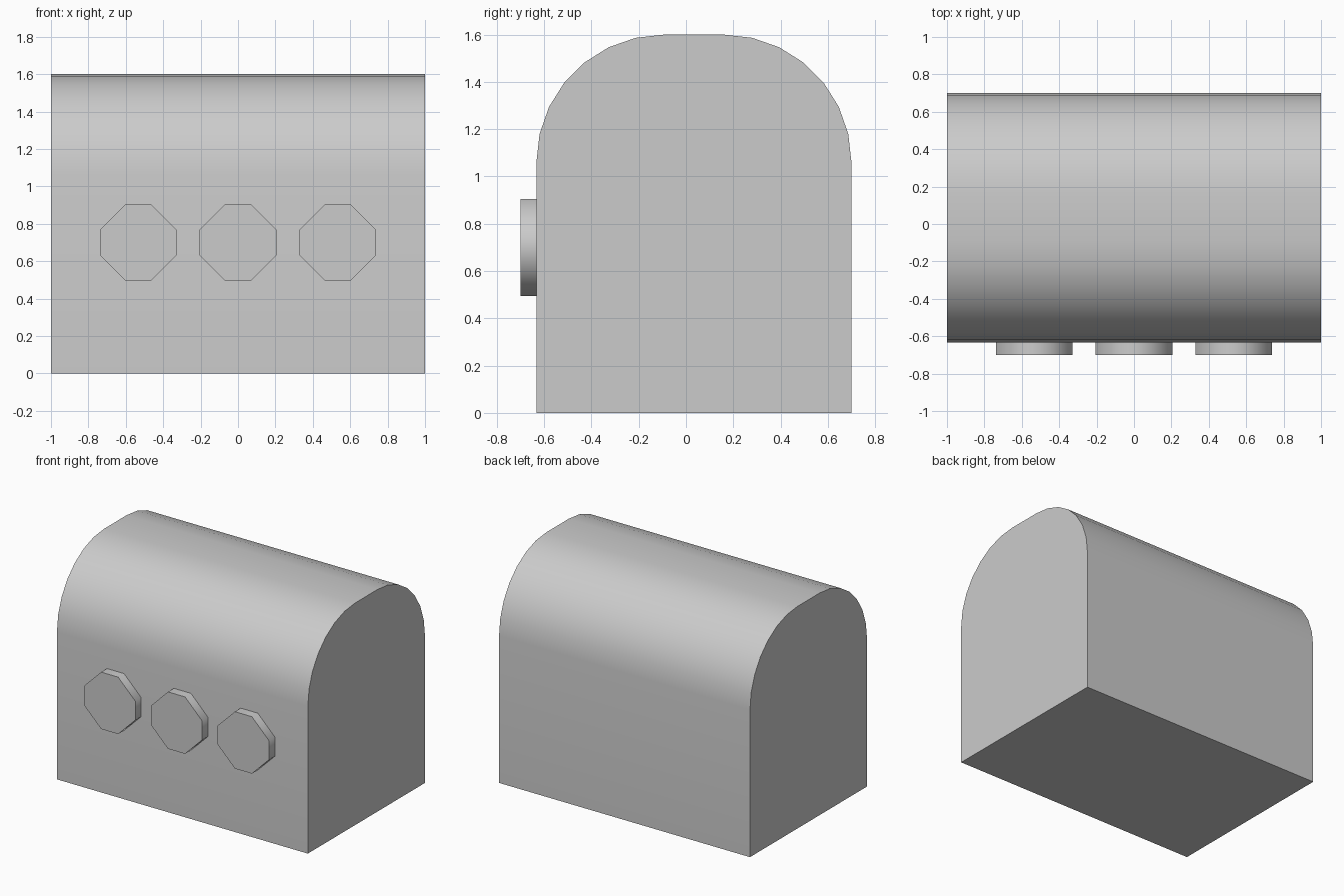
import bpy, bmesh
from math import cos, sin, pi, radians

if "Cube" in bpy.data.objects:
    bpy.data.objects.remove(bpy.data.objects["Cube"])


def prism(name, profile, direction, angle):
    """Extrude a closed profile along a direction and smooth the shallow edges."""
    bm = bmesh.new()
    face = bm.faces.new([bm.verts.new(p) for p in profile])
    ext = bmesh.ops.extrude_face_region(bm, geom=[face], use_keep_orig=True)
    moved = [g for g in ext["geom"] if isinstance(g, bmesh.types.BMVert)]
    bmesh.ops.translate(bm, verts=moved, vec=direction)
    bmesh.ops.recalc_face_normals(bm, faces=bm.faces)
    mesh = bpy.data.meshes.new(name)
    bm.to_mesh(mesh)
    bm.free()
    obj = bpy.data.objects.new(name, mesh)
    bpy.context.collection.objects.link(obj)
    bpy.ops.object.select_all(action='DESELECT')
    obj.select_set(True)
    bpy.context.view_layer.objects.active = obj
    bpy.ops.object.shade_smooth_by_angle(angle=radians(angle))
    return obj


# Body: block with two large rounded top edges
FRONT, BACK, TOP, R, SEG = -0.633, 0.7, 1.6, 0.54, 7
mid, half = (FRONT + BACK) / 2, (BACK - FRONT) / 2
arc = [(half - R + R * cos(a), TOP - R + R * sin(a))
       for a in (i * pi / 2 / SEG for i in range(SEG + 1))]
side = [(half, 0)] + arc
outline = side + [(-y, z) for y, z in reversed(side)]
prism("body", [(-1, mid + y, z) for y, z in outline], (2, 0, 0), 30)

# Buttons: three chamfered squares on the front
H, F = 0.205, 0.068
octagon = [(H, -F), (H, F), (F, H), (-F, H), (-H, F), (-H, -F), (-F, -H), (F, -H)]
for label, cx in (("left", -0.533), ("middle", 0), ("right", 0.533)):
    prism(f"{label}_button", [(cx + x, -0.7, 0.7 + z) for x, z in octagon],
          (0, FRONT + 0.7, 0), 50)
